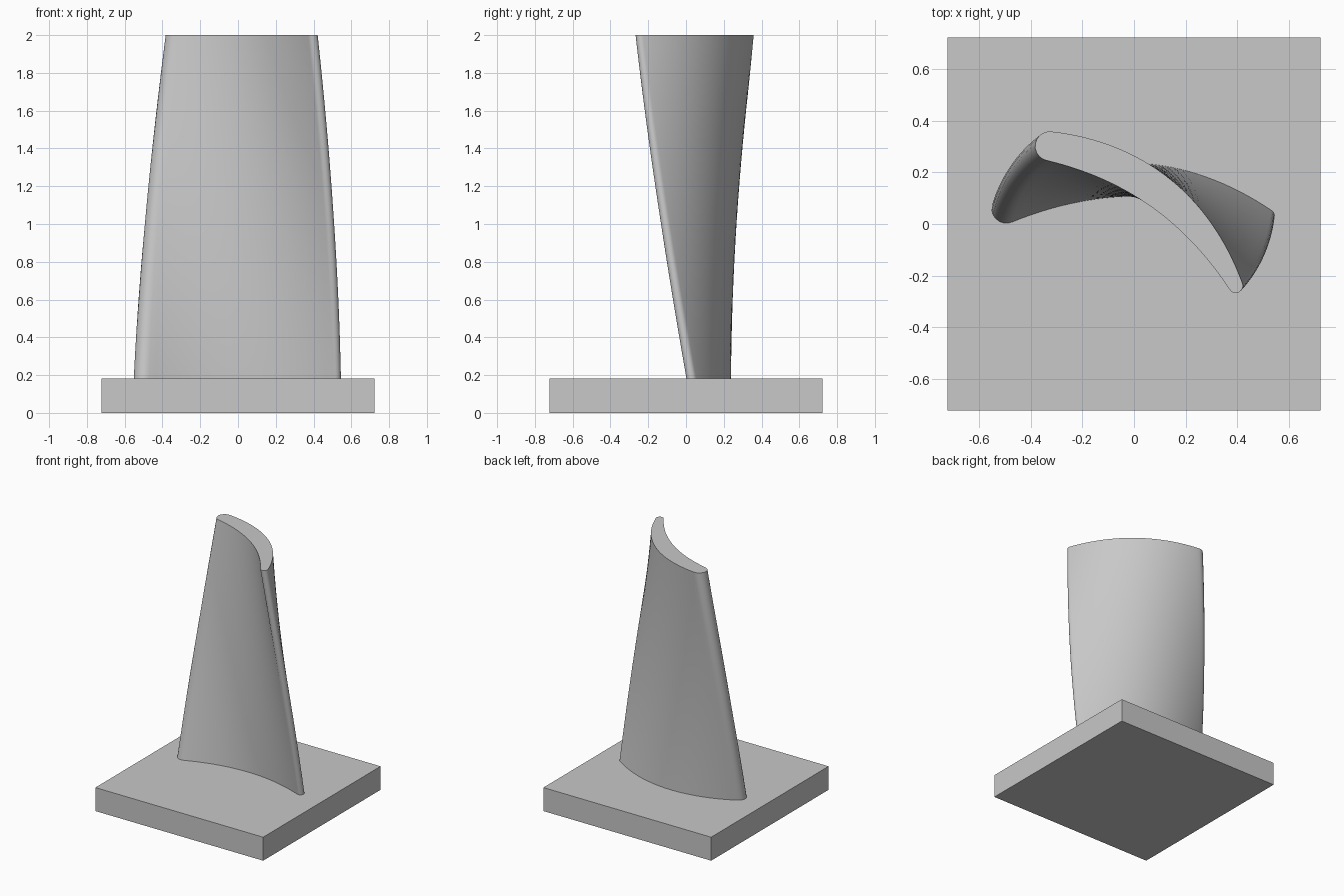
import bpy, bmesh
from math import sin, cos, pi, atan2, radians
from mathutils import Vector, Matrix

cube = bpy.data.objects.get("Cube")
if cube:
    bpy.data.objects.remove(cube, do_unlink=True)

grey = bpy.data.materials.new("plain_grey")
grey.use_nodes = True
colour = (0.58, 0.58, 0.58, 1)
grey.diffuse_color = colour
grey.node_tree.nodes["Principled BSDF"].inputs["Base Color"].default_value = colour

PLATE_TOP, HEIGHT = 0.183, 2.0
TWIST, TIP_SCALE = radians(-35), 0.89


def add_object(name, bm):
    bmesh.ops.recalc_face_normals(bm, faces=bm.faces)
    mesh = bpy.data.meshes.new(name)
    bm.to_mesh(mesh)
    bm.free()
    mesh.materials.append(grey)
    obj = bpy.data.objects.new(name, mesh)
    bpy.context.collection.objects.link(obj)
    return obj


def camber(u, s):
    """Point on the arched centre line, u from leading to trailing edge."""
    arch = 4 * u * (1 - u)
    return Vector((s * (-0.495 + 1.012 * u), 0.06 - 0.03 * u + 0.127 * s * arch))


def half_thickness(u):
    return 0.057 - 0.029 * u + 0.0225 * 4 * u * (1 - u)


def section(s, steps=32, cap=10):
    """Closed aerofoil outline with round leading and trailing edges."""
    back, front = [], []
    for i in range(steps + 1):
        u = i / steps
        d = (camber(u + 0.01, s) - camber(u - 0.01, s)).normalized()
        offset = Vector((-d.y, d.x)) * half_thickness(u)
        back.append(camber(u, s) + offset)
        front.append(camber(u, s) - offset)

    def round_end(u, start):
        c = camber(u, s)
        a = atan2(start.y - c.y, start.x - c.x)
        r = half_thickness(u)
        return [c + r * Vector((cos(a - pi * k / cap), sin(a - pi * k / cap)))
                for k in range(1, cap)]

    return back + round_end(1, back[-1]) + front[::-1] + round_end(0, front[0])


# Square base plate
bm = bmesh.new()
bmesh.ops.create_cube(bm, size=1, matrix=Matrix.Translation((0, 0, PLATE_TOP / 2))
                      @ Matrix.Diagonal((1.445, 1.445, PLATE_TOP, 1)))
add_object("base_plate", bm)

# Twisted, tapering blade lofted upwards, its root slightly sunk in the plate
bm = bmesh.new()
LEVELS = 40
rings = []
for j in range(LEVELS + 1):
    t = -0.01 + 1.01 * j / LEVELS
    z = PLATE_TOP + (HEIGHT - PLATE_TOP) * t
    turn = Matrix.Rotation(TWIST * t, 2)
    outline = [turn @ p for p in section(1 + (TIP_SCALE - 1) * t)]
    rings.append([bm.verts.new((p.x, p.y, z)) for p in outline])
n = len(rings[0])
for low, high in zip(rings, rings[1:]):
    for i in range(n):
        k = (i + 1) % n
        bm.faces.new((low[i], low[k], high[k], high[i]))
bm.faces.new(rings[0])
bm.faces.new(rings[-1])
blade = add_object("twisted_blade", bm)

# Smooth sides, crisp end faces
bpy.ops.object.select_all(action='DESELECT')
blade.select_set(True)
bpy.context.view_layer.objects.active = blade
bpy.ops.object.shade_smooth_by_angle(angle=radians(35))
